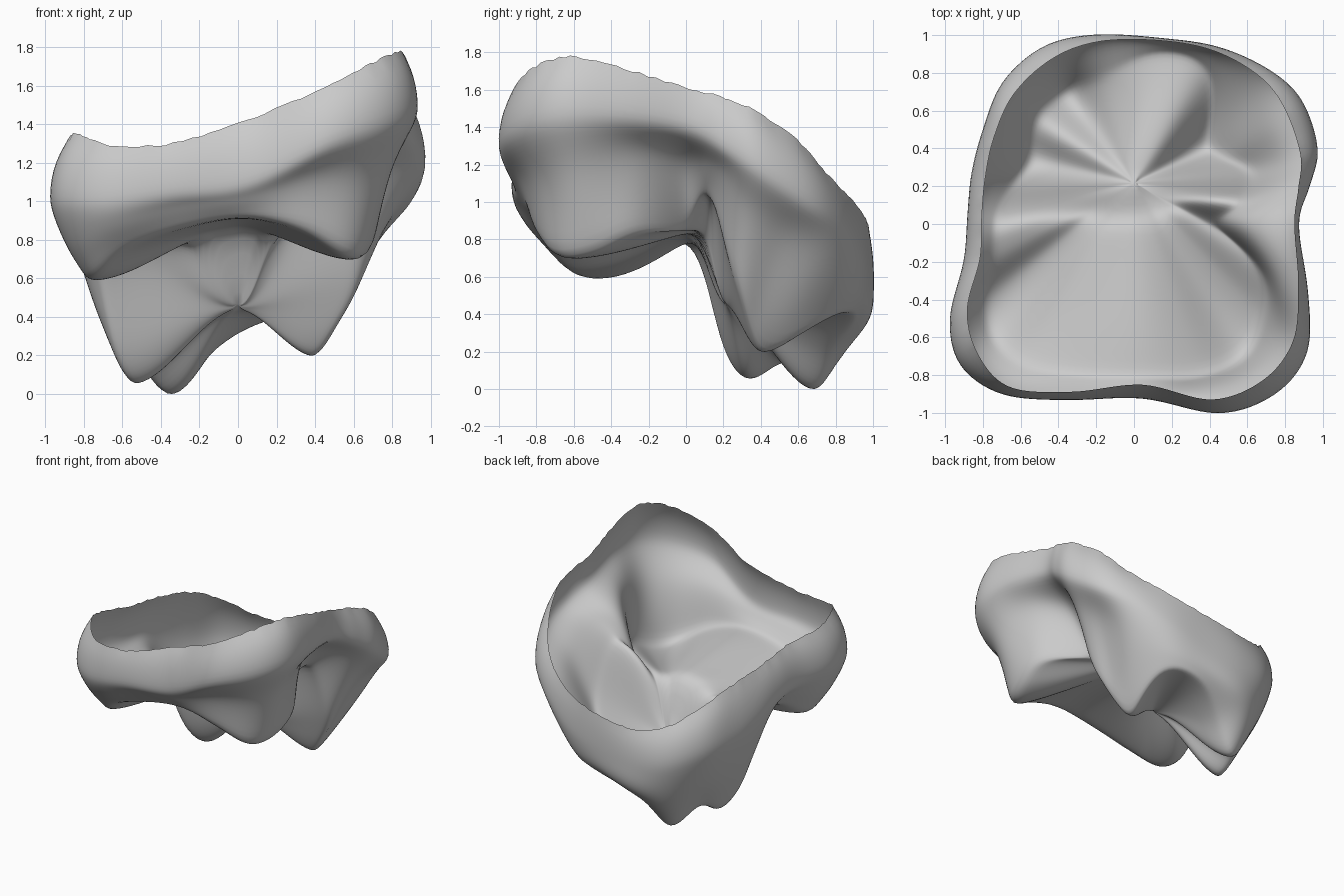
import bpy, bmesh, math, random
from mathutils import Vector

cube = bpy.data.objects.get("Cube")
if cube:
    bpy.data.objects.remove(cube, do_unlink=True)
random.seed(4)

# Widest contour, counter-clockwise from the left side: x, y, z
EQUATOR = [(.875, 0, 1.38), (.935, .2, 1.28), (.98, .4, 1.15), (.895, .66, .98),
           (.72, .82, .88), (.45, .94, .72), (.15, .985, .62), (-.2, 1.005, .58),
           (-.48, .945, .6), (-.7, .755, .7), (-.805, .5, .75), (-.865, .27, .85),
           (-.885, .05, .95), (-.905, -.2, .98), (-.98, -.5, 1), (-.925, -.75, 1),
           (-.7, -.905, 1), (-.35, -.935, 1.05), (.05, -.925, 1.1),
           (.45, -1.01, 1.28), (.755, -.905, 1.38), (.925, -.68, 1.44),
           (.925, -.35, 1.44)]
# Open upper rim at the same stations: scale of the contour, z
RIM = [(.97, 1.6), (.93, 1.55), (.9, 1.48), (.9, 1.32), (.94, 1.12), (.97, .97),
       (.985, .88), (.96, .83), (.92, .88), (.91, 1.03), (.92, 1.14), (.91, 1.19),
       (.91, 1.23), (.9, 1.26), (.9, 1.3), (.9, 1.34), (.95, 1.28), (.95, 1.29),
       (.92, 1.41), (.92, 1.56), (.91, 1.7), (.91, 1.765), (.94, 1.7)]
# Crease below the bulge, half way down the wall: scale, z
CREASE = [(.69, 1.19), (.81, 1.17), (.82, .94), (.79, .77), (.87, .62), (.95, .53),
          (.98, .46), (.97, .34), (.92, .3), (.9, .4), (.88, .4), (.89, .52),
          (.93, .83), (.93, .86), (.92, .78), (.92, .78), (.94, .86), (.94, .95),
          (.95, 1.0), (.87, 1.1), (.86, 1.1), (.86, 1.14), (.81, 1.22)]
# Lower ridge through the cusp tips: scale, z
RIDGE = [(.5, .85), (.6, 1.03), (.64, .58), (.54, .27), (.56, .18), (.86, .38),
         (.92, .36), (.78, .19), (.75, -.03), (.74, .13), (.69, .03), (.74, .2),
         (.82, .72), (.82, .74), (.8, .59), (.8, .59), (.82, .74), (.85, .845),
         (.87, .9), (.8, .82), (.78, .685), (.74, .71), (.74, .82)]
STEPS = 8            # columns per station
WALL_UP, WALL_DOWN, INNER = 7, 9, 26
CENTRE = Vector((0, .22, 0))


def catmull(p, t):
    """Smooth curve from p[1] to p[2]."""
    return (p[1] + (p[2] - p[0]) * .5 * t
            + (p[0] * 2 - p[1] * 5 + p[2] * 4 - p[3]) * .5 * t * t
            + (p[1] * 3 - p[0] - p[2] * 3 + p[3]) * .5 * t ** 3)


def around(table, k):
    """Closed smooth interpolation of a station table at column k."""
    i, t = divmod(k, STEPS)
    return catmull([Vector(table[(i + d) % len(table)]) for d in (-1, 0, 1, 2)],
                   t / STEPS)


def bezier(a, b, c, t):
    return a * (1 - t) ** 2 + b * (2 * t * (1 - t)) + c * t * t


def basin(x, y):
    """Chewing surface: shallow front half stepping down to a deep back half."""
    step = .5 + .5 * math.tanh((y - (.13 + .1 * x)) / .05)
    return .85 - .43 * step


def column(k):
    """One strip from the rim down the wall and in to the centre."""
    e = around(EQUATOR, k)

    def scaled(table):
        s, z = around(table, k)
        return Vector((e.x * s, e.y * s, z))

    rim, crease, low = scaled(RIM), scaled(CREASE), scaled(RIDGE)
    up_ctl = Vector((e.x, e.y, e.z + (rim.z - e.z) * .6))
    rim.z += random.uniform(-.006, .006)
    above = e + Vector((0, 0, .25))
    pts = [bezier(rim, up_ctl, e, i / WALL_UP) for i in range(WALL_UP)]
    for span in ((above, e, crease, low), (e, crease, low, low * 2 - crease)):
        pts += [catmull(span, i / WALL_DOWN) for i in range(WALL_DOWN)]
    for i in range(INNER):
        u = 1 - i / INNER
        p = CENTRE.lerp(low, u)
        b = basin(p.x, p.y)
        ease = u * u * (3 - 2 * u)
        pts.append(Vector((p.x, p.y, b + (low.z - b) * ease)))
    return pts


# Crown shell
bm = bmesh.new()
cols = [[bm.verts.new(p) for p in column(k)] for k in range(len(EQUATOR) * STEPS)]
centre = bm.verts.new((CENTRE.x, CENTRE.y, basin(CENTRE.x, CENTRE.y)))
for j, a in enumerate(cols):
    b = cols[(j + 1) % len(cols)]
    for i in range(len(a) - 1):
        bm.faces.new((a[i], a[i + 1], b[i + 1], b[i]))
    bm.faces.new((a[-1], centre, b[-1]))

# Round the cusps and grooves, leaving the rim ragged
soft = [v for v in bm.verts if not v.is_boundary]
for _ in range(6):
    bmesh.ops.smooth_vert(bm, verts=soft, factor=.5,
                          use_axis_x=True, use_axis_y=True, use_axis_z=True)

# Stand the lowest cusp on the ground
floor = min(v.co.z for v in bm.verts)
bmesh.ops.translate(bm, verts=bm.verts, vec=(0, 0, -floor))

mesh = bpy.data.meshes.new("crown_shell")
bm.to_mesh(mesh)
bm.free()
crown = bpy.data.objects.new("crown_shell", mesh)
bpy.context.collection.objects.link(crown)
for p in mesh.polygons:
    p.use_smooth = True

# Plain grey
grey = bpy.data.materials.new("light_grey")
grey.use_nodes = True
colour = (.6, .6, .6, 1)
grey.diffuse_color = colour
grey.node_tree.nodes["Principled BSDF"].inputs["Base Color"].default_value = colour
mesh.materials.append(grey)
